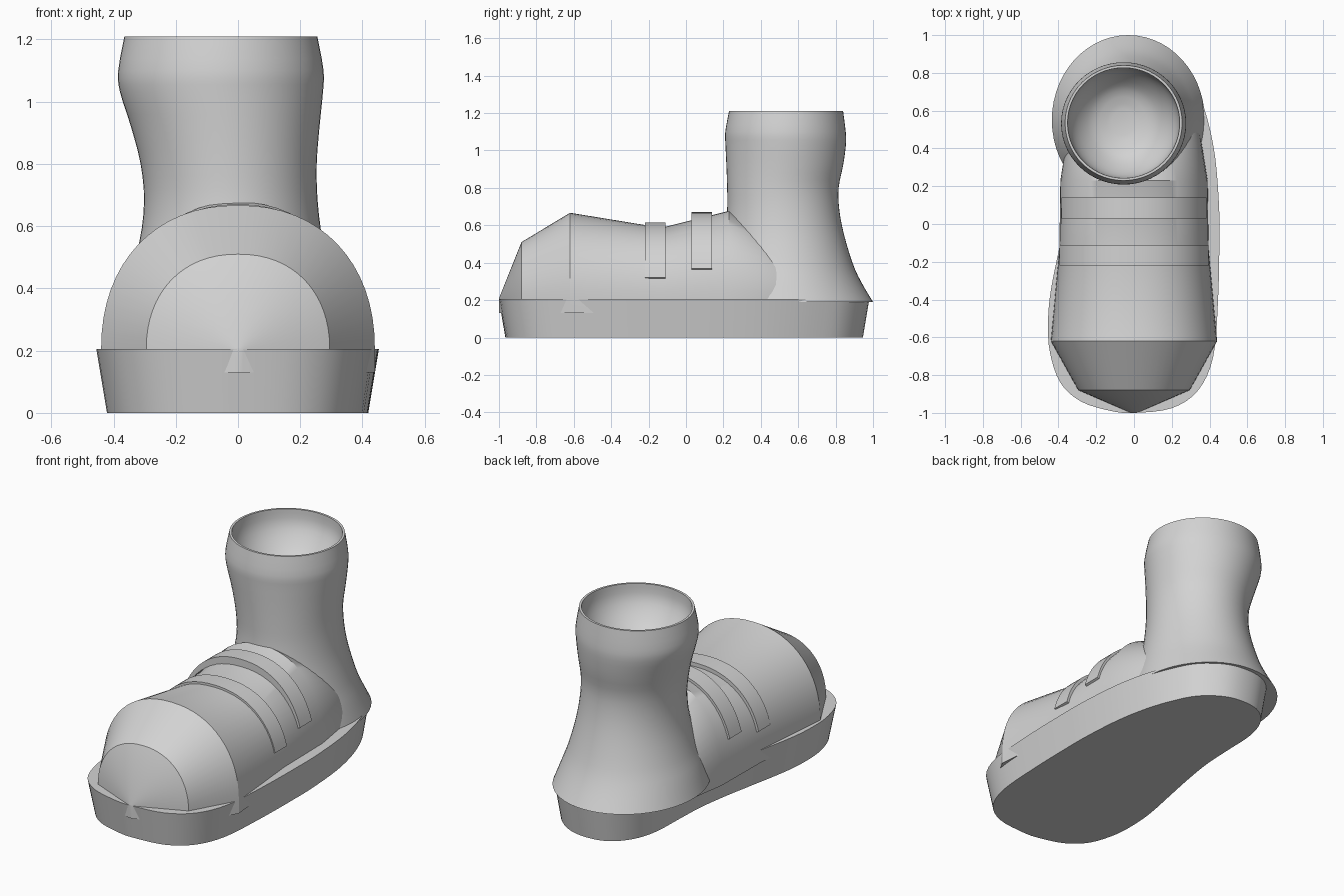
import bpy, bmesh, math
from mathutils import Vector

if "Cube" in bpy.data.objects:
    bpy.data.objects.remove(bpy.data.objects["Cube"])

grey = bpy.data.materials.new("light_grey")
grey.diffuse_color = (0.65, 0.65, 0.65, 1)
grey.use_nodes = True
grey.node_tree.nodes["Principled BSDF"].inputs["Base Color"].default_value = grey.diffuse_color


def loft(name, rings, angle=30, closed=False):
    """Skin equal-length rings of points; cap both ends, or join them if closed."""
    bm = bmesh.new()
    rows = [[bm.verts.new(p) for p in r] for r in rings]
    n = len(rows[0])
    pairs = list(zip(rows, rows[1:])) + ([(rows[-1], rows[0])] if closed else [])
    for a, b in pairs:
        for i in range(n):
            j = (i + 1) % n
            bm.faces.new((a[i], a[j], b[j], b[i]))
    if not closed:
        bm.faces.new(rows[0][::-1])
        bm.faces.new(rows[-1])
    bmesh.ops.recalc_face_normals(bm, faces=bm.faces)
    me = bpy.data.meshes.new(name)
    bm.to_mesh(me)
    bm.free()
    me.materials.append(grey)
    ob = bpy.data.objects.new(name, me)
    bpy.context.collection.objects.link(ob)
    bpy.ops.object.select_all(action='DESELECT')
    ob.select_set(True)
    bpy.context.view_layer.objects.active = ob
    bpy.ops.object.shade_smooth_by_angle(angle=math.radians(angle))
    return ob


def spline(pts, steps, closed=False):
    """Catmull-Rom curve through points of any dimension."""
    pts = [Vector(p) for p in pts]
    n = len(pts)
    get = (lambda i: pts[i % n]) if closed else (lambda i: pts[max(0, min(n - 1, i))])
    out = []
    for i in range(n if closed else n - 1):
        p0, p1, p2, p3 = (get(i + k) for k in (-1, 0, 1, 2))
        for s in range(steps):
            t = s / steps
            out.append(0.5 * (2 * p1 + (p2 - p0) * t + (2 * p0 - 5 * p1 + 4 * p2 - p3) * t * t
                              + (3 * p1 - p0 - 3 * p2 + p3) * t ** 3))
    if not closed:
        out.append(pts[-1])
    return out


def arch(a, top, start=0.0, steps=32, base=0.2, n=2.2):
    """Superellipse half arch (x, z) from +x over the top to -x."""
    pts = []
    for i in range(steps + 1):
        t = start + (math.pi - 2 * start) * i / steps
        c, s = math.cos(t), max(0.0, math.sin(t))
        pts.append((math.copysign(abs(c) ** (2 / n), c) * a, base + s ** (2 / n) * (top - base)))
    return pts


# Sole: curved footprint, tapering toward the ground
outline = spline([
    (0, -1), (.2, -.975), (.34, -.88), (.42, -.7), (.445, -.4), (.452, -.1), (.45, .1),
    (.43, .35), (.39, .55), (.33, .72), (.25, .86), (.12, .955), (-.02, .98), (-.15, .95),
    (-.25, .85), (-.3, .7), (-.31, .5), (-.32, .3), (-.35, .1), (-.39, -.1), (-.44, -.35),
    (-.455, -.52), (-.445, -.68), (-.39, -.84), (-.28, -.94), (-.12, -.99)], 4, True)
loft("sole", [[(p.x * .925, p.y * .965, 0) for p in outline],
              [(p.x, p.y, .205) for p in outline]])

# Foot upper: arched sections at a few stations (y, half width, top)
stations = [(-1, .015, .21), (-.88, .295, .51), (-.62, .44, .667), (-.13, .395, .587),
            (.23, .39, .677), (.48, .35, .55), (.75, .22, .32)]
rings = []
for y, a, top in stations:
    ring = [(x, y, z) for x, z in arch(a, top)]
    rings.append([(a, y, .13)] + ring + [(-a, y, .13)])
loft("foot_upper", rings, 32)

# Straps: two bands over the instep (y range, half width, top, end height)
for name, y0, y1, a, top, end in (("front_strap", -.22, -.11, .408, .615, .32),
                                  ("rear_strap", .03, .14, .403, .67, .37)):
    start = math.asin(((end - .2) / (top - .2)) ** 1.1)
    outer = arch(a, top, start)
    inner = arch(a - .05, top - .07, start)
    loft(name, [[(xo, y0, zo), (xo, y1, zo), (xi, y1, zi), (xi, y0, zi)]
                for (xo, zo), (xi, zi) in zip(outer, inner)])

# Ankle: flared tube (z, centre x, radius x, centre y, radius y) with a bowl inside
outside = spline([
    (.19, -.03, .405, .55, .45), (.3, -.028, .37, .535, .40), (.4, -.025, .335, .53, .36),
    (.55, -.022, .295, .525, .32), (.68, -.023, .279, .52, .30), (.8, -.03, .283, .518, .298),
    (.92, -.041, .303, .528, .312), (1.03, -.053, .326, .533, .322),
    (1.1, -.055, .33, .532, .322), (1.21, -.055, .31, .535, .305)], 3)
inside = spline([
    (1.21, -.055, .297, .535, .292), (1.13, -.055, .285, .535, .285),
    (1.05, -.056, .24, .535, .24), (.98, -.058, .16, .537, .17), (.95, -.058, .06, .54, .07)], 3)
loft("ankle", [[(cx + rx * math.cos(2 * math.pi * k / 56),
                 cy + ry * math.sin(2 * math.pi * k / 56), z) for k in range(56)]
               for z, cx, rx, cy, ry in outside + inside])
